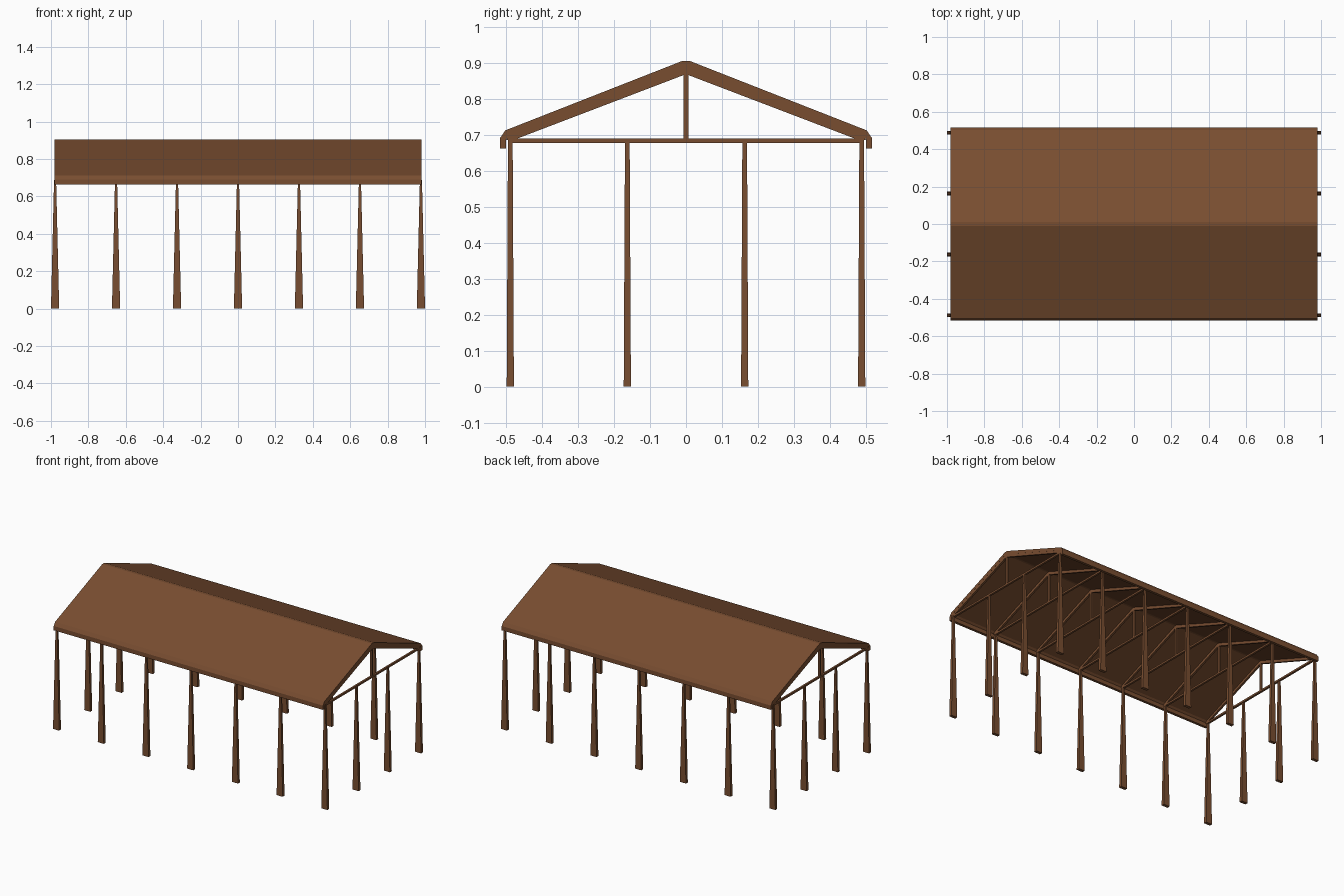
import bpy, bmesh

if "Cube" in bpy.data.objects:
    bpy.data.objects.remove(bpy.data.objects["Cube"])

def material(name, rgb):
    m = bpy.data.materials.new(name)
    m.diffuse_color = (*rgb, 1)
    m.use_nodes = True
    m.node_tree.nodes["Principled BSDF"].inputs["Base Color"].default_value = m.diffuse_color
    return m

WOOD = material("brown_wood", (0.19, 0.075, 0.03))

def make(name, verts, faces):
    me = bpy.data.meshes.new(name)
    me.from_pydata(verts, [], faces)
    bm = bmesh.new()
    bm.from_mesh(me)
    bmesh.ops.recalc_face_normals(bm, faces=bm.faces)
    bm.to_mesh(me)
    bm.free()
    me.materials.append(WOOD)
    ob = bpy.data.objects.new(name, me)
    bpy.context.collection.objects.link(ob)
    return ob

def prism(name, profile, x0, x1):
    """Extrude a y-z outline along x."""
    n = len(profile)
    verts = [(x, y, z) for x in (x0, x1) for y, z in profile]
    faces = [tuple(range(n)), tuple(range(n, 2 * n))]
    faces += [(i, (i + 1) % n, n + (i + 1) % n, n + i) for i in range(n)]
    return make(name, verts, faces)

def tapered_post(name, x, y, height):
    rings = [(0.022, 0.010, 0), (0.0055, 0.0065, height)]
    verts = [(x + sx * a, y + sy * b, z) for a, b, z in rings
             for sx, sy in ((-1, -1), (1, -1), (1, 1), (-1, 1))]
    faces = [(0, 1, 2, 3), (4, 5, 6, 7)]
    faces += [(i, (i + 1) % 4, 4 + (i + 1) % 4, 4 + i) for i in range(4)]
    return make(name, verts, faces)

def mirrored(half):
    """Complete a right-hand outline with its mirror image."""
    return half + [(-y, z) for y, z in reversed(half)]

# Gabled roof shell with turned-down eaves
outer = [(0.01, 0.905), (0.502, 0.712), (0.517, 0.690), (0.517, 0.662)]
inner = [(0.500, 0.662), (0.500, 0.688), (0.488, 0.698), (0.006, 0.886)]
right = outer + inner
left = [(-y, z) for y, z in reversed(right)]
prism("roof", right + left, -0.982, 0.982)

# Seven trusses: rafters, tie beam, king post and eave posts
rafter = mirrored([(0.008, 0.890), (0.490, 0.702), (0.500, 0.688), (0.480, 0.684), (0.003, 0.867)])
rafter = [(0.008, 0.890), (0.490, 0.702), (0.500, 0.685), (0.480, 0.685), (0.003, 0.867)]
rafter += [(-y, z) for y, z in reversed(rafter)]
xs = [(i - 3) * 0.326 for i in range(7)]
W = 0.0065
for i, x in enumerate(xs):
    xc = max(-0.975, min(0.975, x))
    prism(f"rafters_{i}", rafter, xc - W, xc + W)
    prism(f"tie_beam_{i}", [(-0.495, 0.677), (0.495, 0.677), (0.495, 0.689), (-0.495, 0.689)], xc - W, xc + W)
    prism(f"king_post_{i}", [(-0.0065, 0.68), (0.0065, 0.68), (0.0065, 0.88), (-0.0065, 0.88)], xc - W, xc + W)
    for side, y in (("front", -0.488), ("back", 0.488)):
        tapered_post(f"{side}_post_{i}", x, y, 0.688)

# Extra posts across both gable ends
for end, x in (("left", xs[0]), ("right", xs[-1])):
    for side, y in (("front", -0.163), ("back", 0.163)):
        tapered_post(f"{end}_gable_post_{side}", x, y, 0.683)
